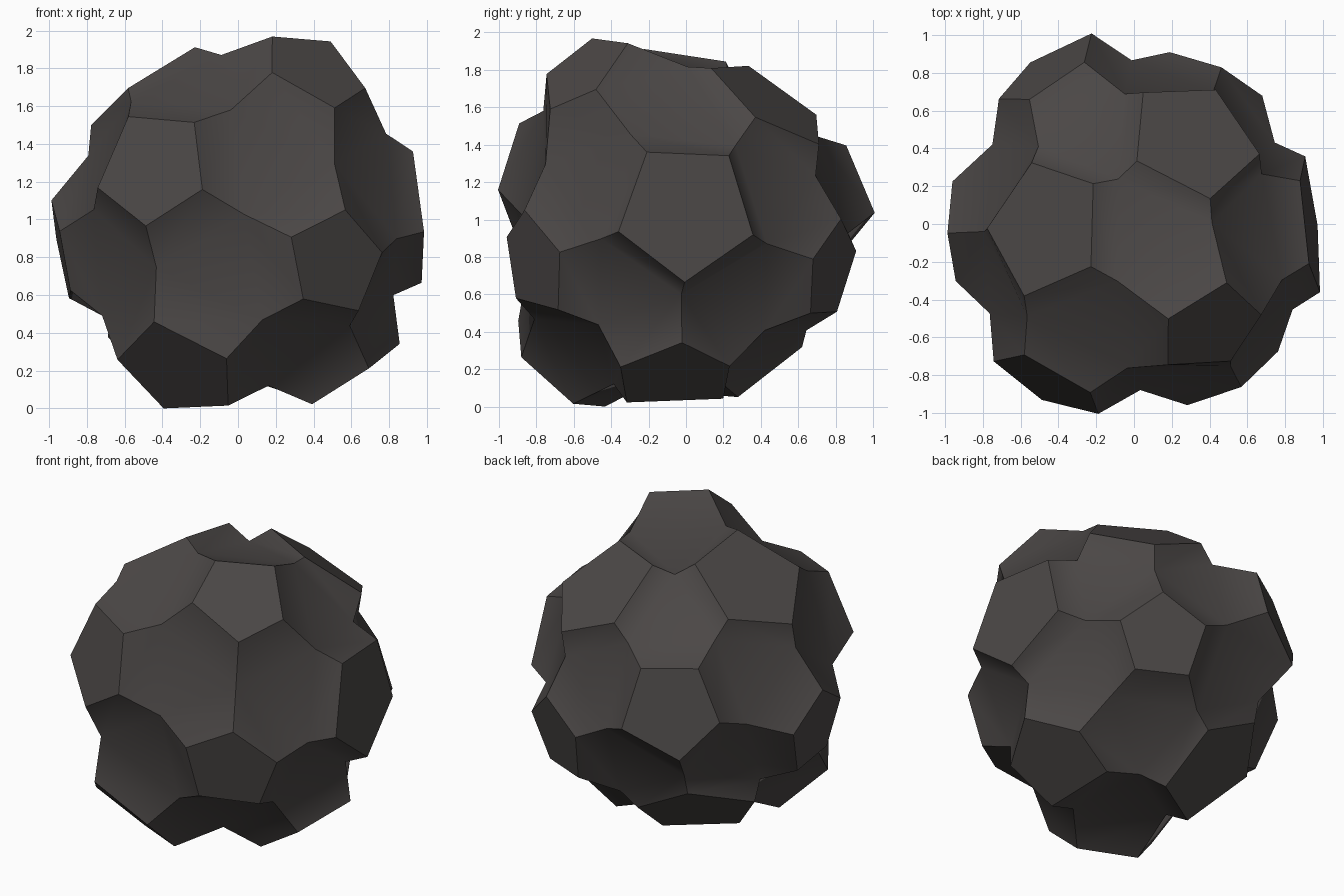
import bpy, bmesh, math
from mathutils import Vector
from itertools import combinations

if "Cube" in bpy.data.objects:
    bpy.data.objects.remove(bpy.data.objects["Cube"])

# Twelve raised pentagon plates: centre (relative to the ball centre) and circumradius
PLATES = [
    (-.458, -.845, .275, .328), (.518, -.815, -.234, .287),
    (.934, .0, .037, .38), (-.324, -.69, -.80, .33),
    (.59, -.05, -.84, .32), (.42, .78, -.28, .285),
    (.312, .446, .625, .37), (.41, -.548, .79, .29),
    (-.47, -.025, .705, .373), (-.45, .818, .14, .315),
    (-.935, -.045, -.18, .28), (-.335, .345, -.745, .385),
]
C = [Vector(p[:3]) for p in PLATES]
R = [p[3] for p in PLATES]
D = [c.normalized() for c in C]
N = len(C)

# Plates that are tilted away from the radial direction
TILT = {2: (.989, .11, .097), 4: (.545, .06, -.835), 5: (.4, .89, -.22),
        6: (.302, .538, .785), 7: (.415, -.576, .705), 8: (-.56, .14, .815),
        9: (-.538, .796, .28), 11: (-.39, .528, -.754)}

# Small shifts of a plate corner: (plate, neighbour it points to)
NUDGE = {(4, 3): (0, -.06, 0), (4, 11): (.03, .09, .02), (4, 5): (0, -.03, 0),
         (3, 0): (0, 0, .025), (3, 11): (.02, 0, -.02), (3, 4): (.01, 0, -.01),
         (0, 1): (.02, .015, 0), (1, 0): (-.03, .02, .02),
         (1, 3): (.02, -.03, .01), (1, 4): (.02, 0, -.02), (7, 0): (-.02, 0, .02)}


def adjacent(a, b):
    return a != b and D[a].dot(D[b]) > 0.05


# Rock body
bm = bmesh.new()

# Valley points halfway between neighbouring plates
# (some measured radii, otherwise slightly below the plates)
DEPTH = {(0, 1): .88, (0, 8): .97, (1, 2): .96, (8, 9): .81, (5, 9): .87,
         (5, 6): .84, (8, 10): .86, (9, 10): .86, (6, 9): .82, (0, 10): .90,
         (2, 7): .95, (7, 8): .92, (6, 7): .91, (3, 4): .98, (5, 11): .88,
         (9, 11): .87}
mid, corner = {}, {}
for a, b in combinations(range(N), 2):
    if adjacent(a, b):
        r = DEPTH.get((a, b), 0.935 * (C[a].length + C[b].length) / 2)
        mid[a, b] = mid[b, a] = bm.verts.new((D[a] + D[b]).normalized() * r)

# Plate corners point to the valley points
for a in range(N):
    n = Vector(TILT.get(a, D[a])).normalized()
    u = n.orthogonal().normalized()
    w = n.cross(u)
    ring = []
    for b in range(N):
        if adjacent(a, b):
            m = mid[a, b].co - C[a]
            d = (m - n * m.dot(n)).normalized()
            shift = Vector(NUDGE.get((a, b), (0, 0, 0)))
            corner[a, b] = bm.verts.new(C[a] + d * R[a] + shift)
            ring.append((math.atan2(d.dot(w), d.dot(u)), corner[a, b]))
    ring.sort(key=lambda t: t[0])
    bm.faces.new([v for _, v in ring])

# Dished hexagon fields between every three plates
for a, b, c in combinations(range(N), 3):
    if adjacent(a, b) and adjacent(b, c) and adjacent(a, c):
        bm.faces.new((mid[a, b], mid[b, c], mid[a, c]))
        for i, j, k in ((a, b, c), (b, c, a), (c, a, b)):
            bm.faces.new((corner[i, j], corner[i, k], mid[i, k], mid[i, j]))

bmesh.ops.recalc_face_normals(bm, faces=bm.faces)

# Ridges stay sharp, the folds inside each field are soft
mids = set(mid.values())
for f in bm.faces:
    f.smooth = len(f.verts) != 5
for e in bm.edges:
    e.smooth = e.verts[0] in mids and e.verts[1] in mids

# Stand on the ground
low = min(v.co.z for v in bm.verts)
for v in bm.verts:
    v.co.z -= low

me = bpy.data.meshes.new("rock_ball")
bm.to_mesh(me)
bm.free()
mat = bpy.data.materials.new("dark_brown_grey")
mat.diffuse_color = (0.07, 0.063, 0.061, 1)
mat.use_nodes = True
mat.node_tree.nodes["Principled BSDF"].inputs["Base Color"].default_value = mat.diffuse_color
me.materials.append(mat)
bpy.context.collection.objects.link(bpy.data.objects.new("rock_ball", me))
